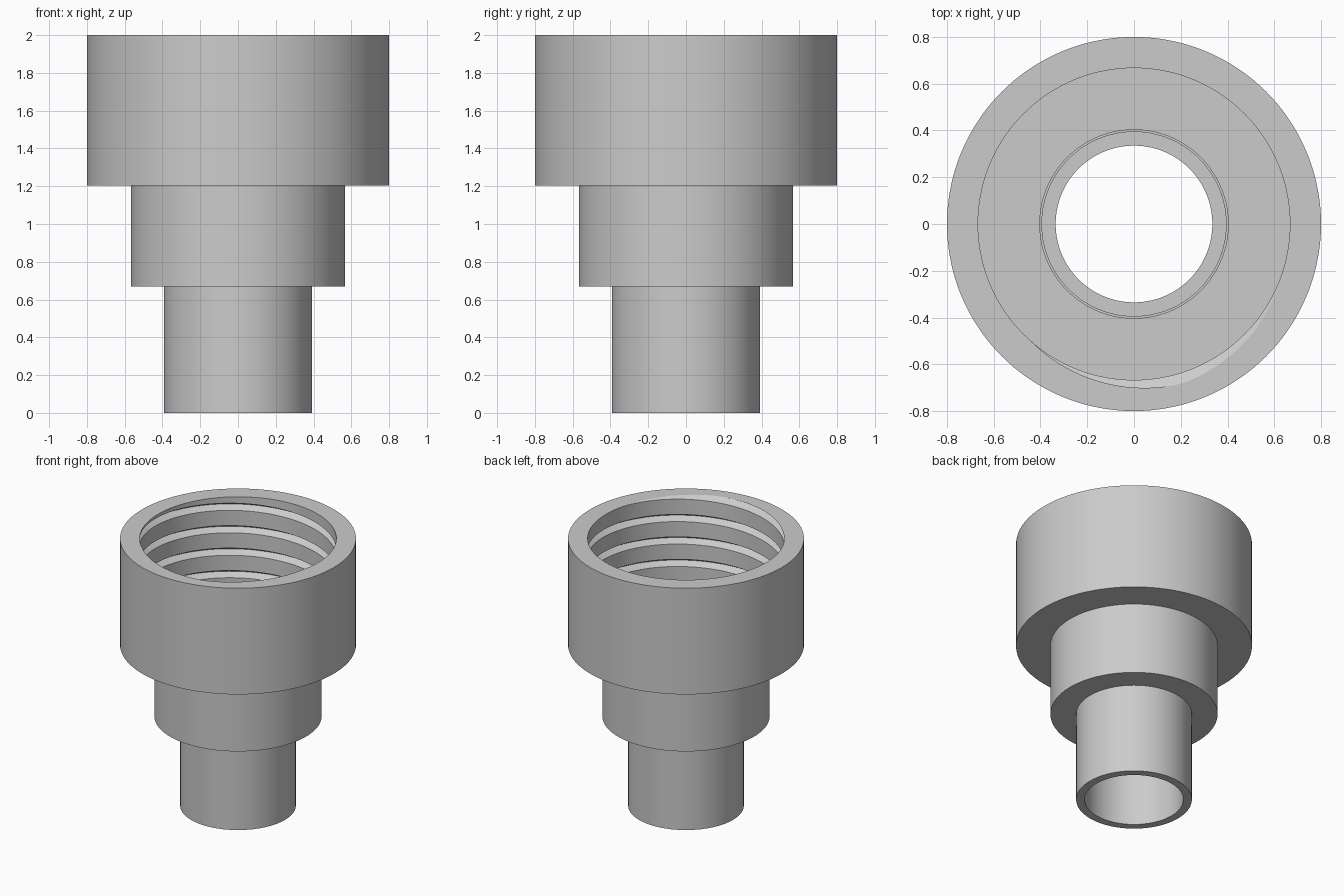
import bpy
import bmesh
from math import pi, sin, cos, radians, floor

if "Cube" in bpy.data.objects:
    bpy.data.objects.remove(bpy.data.objects["Cube"])

SEGMENTS = 144
TOP = 2.0
SOCKET_FLOOR = 1.33
SOCKET_R = 0.667
PITCH = 0.168        # rise of the thread per turn
HALF_WIDTH = 0.027   # half of the groove opening
DEPTH = 0.046        # groove depth
EXIT = radians(287)  # angle where the groove runs out of the rim

# Stepped outside, from the bore's bottom edge up to the rim
OUTSIDE = [(0.335, 0), (0.392, 0), (0.392, 0.67), (0.567, 0.67),
           (0.567, 1.205), (0.8, 1.205), (0.8, TOP)]
# Stepped bore below the threaded socket, going down
BORE = [(0.403, SOCKET_FLOOR), (0.403, 0.8), (0.394, 0.8), (0.394, 0.79), (0.335, 0.79)]


def groove_radius(z, centre):
    """Socket radius at height z; the V groove repeats every pitch."""
    turns = (z - centre) / PITCH
    offset = abs(turns - floor(turns + 0.5)) * PITCH
    return SOCKET_R + DEPTH * max(0, 1 - offset / HALF_WIDTH)


def column(angle):
    """Closed cross-section at one angle, with the groove at its helix height."""
    centre = TOP + PITCH * (angle - EXIT) / (2 * pi)
    thread = []
    for turn in range(2, -7, -1):
        for edge in (HALF_WIDTH, 0, -HALF_WIDTH):
            z = centre + turn * PITCH + edge
            z = min(TOP, max(SOCKET_FLOOR, z))
            thread.append((groove_radius(z, centre), z))
    return OUTSIDE + thread + BORE


# Threaded adapter body: sweep the cross-section round the axis
bm = bmesh.new()
columns = []
for i in range(SEGMENTS + 1):
    a = 2 * pi * i / SEGMENTS
    columns.append([bm.verts.new((r * cos(a), r * sin(a), z)) for r, z in column(a)])
for left, right in zip(columns, columns[1:]):
    for j in range(len(left)):
        k = (j + 1) % len(left)
        bm.faces.new((left[j], right[j], right[k], left[k]))
bmesh.ops.remove_doubles(bm, verts=bm.verts, dist=1e-5)
bmesh.ops.dissolve_degenerate(bm, edges=bm.edges, dist=1e-5)
bmesh.ops.recalc_face_normals(bm, faces=bm.faces)

mesh = bpy.data.meshes.new("threaded_adapter_body")
bm.to_mesh(mesh)
bm.free()
body = bpy.data.objects.new("threaded_adapter_body", mesh)
bpy.context.collection.objects.link(body)

# Plain grey plastic
grey = bpy.data.materials.new("light_grey")
grey.use_nodes = True
colour = (0.6, 0.6, 0.6, 1)
grey.diffuse_color = colour
grey.node_tree.nodes["Principled BSDF"].inputs["Base Color"].default_value = colour
mesh.materials.append(grey)

bpy.ops.object.select_all(action="DESELECT")
body.select_set(True)
bpy.context.view_layer.objects.active = body
bpy.ops.object.shade_smooth_by_angle(angle=radians(30))
